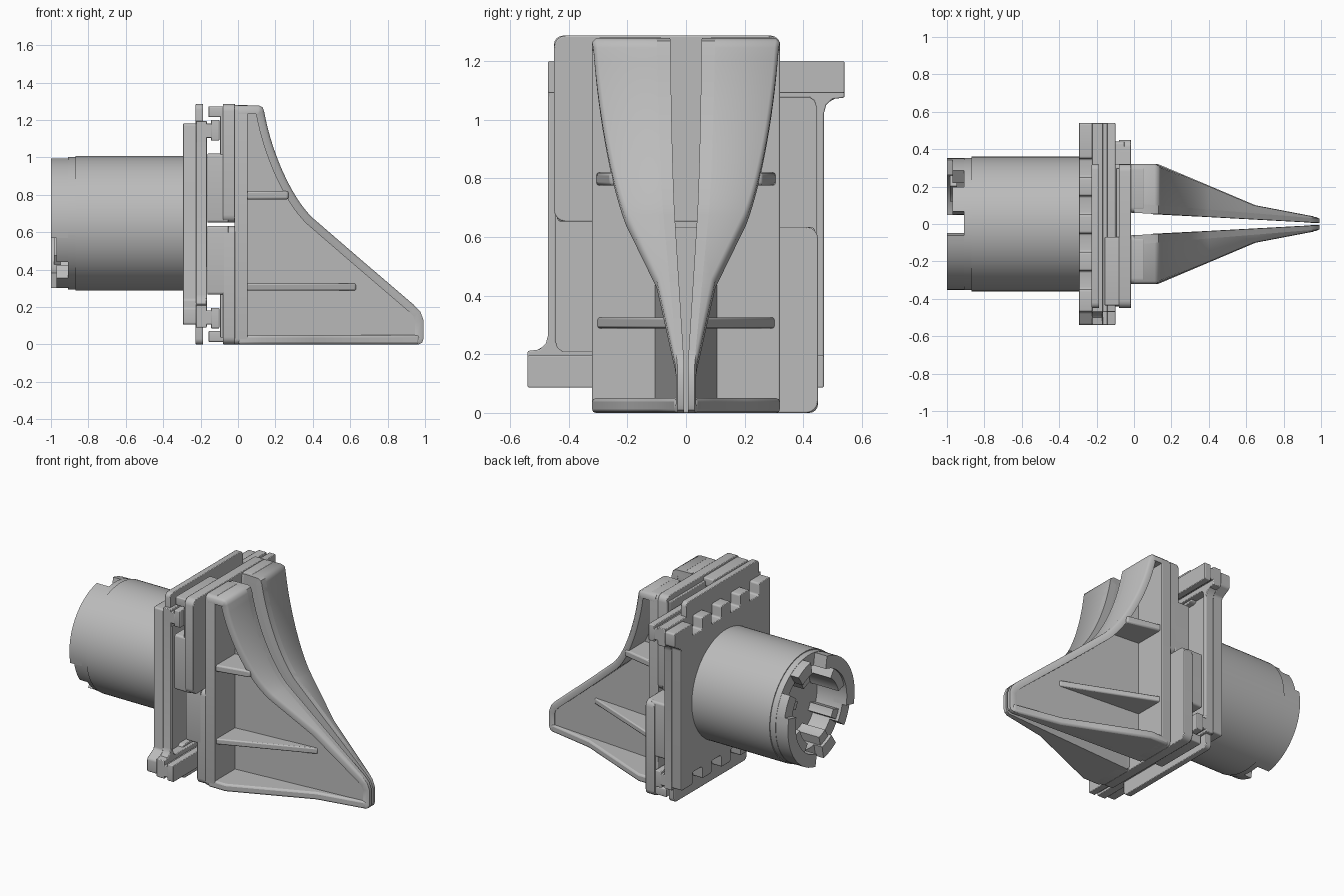
import bpy, bmesh, math
from mathutils import Vector
from mathutils.geometry import interpolate_bezier

old = bpy.data.objects.get("Cube")
if old:
    bpy.data.objects.remove(old)

grey = bpy.data.materials.new("machined_grey")
grey.use_nodes = True
colour = (0.5, 0.5, 0.5, 1)
grey.diffuse_color = colour
grey.node_tree.nodes["Principled BSDF"].inputs["Base Color"].default_value = colour

MID = 0.643   # height of the main axis


def finish(name, bm, bevel=0.0, angle=35):
    bmesh.ops.recalc_face_normals(bm, faces=bm.faces)
    mesh = bpy.data.meshes.new(name)
    bm.to_mesh(mesh)
    bm.free()
    mesh.materials.append(grey)
    ob = bpy.data.objects.new(name, mesh)
    bpy.context.collection.objects.link(ob)
    bpy.context.view_layer.objects.active = ob
    bpy.ops.object.select_all(action='DESELECT')
    ob.select_set(True)
    bpy.ops.object.shade_smooth_by_angle(angle=math.radians(angle))
    if bevel:
        mod = ob.modifiers.new("soft_edges", 'BEVEL')
        mod.width = bevel
        mod.segments = 2
        mod.limit_method = 'ANGLE'
        mod.angle_limit = math.radians(40)
    return ob


def loft(name, a, b, bevel=0.0):
    """Solid between two matching outlines."""
    bm = bmesh.new()
    va = [bm.verts.new(p) for p in a]
    vb = [bm.verts.new(p) for p in b]
    bm.faces.new(va)
    bm.faces.new(vb[::-1])
    n = len(a)
    for i in range(n):
        j = (i + 1) % n
        bm.faces.new((va[i], vb[i], vb[j], va[j]))
    return finish(name, bm, bevel)


def plate(name, x0, x1, outline, radius=0.0, turned=False):
    """Outline in (y, z) extruded along x with rounded corners; turned = half turn about the axis."""
    if turned:
        outline = [(-y, 2 * MID - z) for y, z in outline]
    bm = bmesh.new()
    face = bm.faces.new([bm.verts.new((x0, y, z)) for y, z in outline])
    ext = bmesh.ops.extrude_face_region(bm, geom=[face])
    for v in ext["geom"]:
        if isinstance(v, bmesh.types.BMVert):
            v.co.x = x1
    if radius:
        edges = [e for e in bm.edges if abs(e.verts[0].co.x - e.verts[1].co.x) > 1e-5]
        bmesh.ops.bevel(bm, geom=edges, offset=radius, segments=4, profile=0.5, affect='EDGES')
    return finish(name, bm, 0.004)


def rect(y0, y1, z0, z1):
    return [(y0, z0), (y1, z0), (y1, z1), (y0, z1)]


# Base plate with scalloped top and bottom edges and one ear on each side
half = [(-0.47, 1.18)]
for c in (-0.3, -0.1, 0.1, 0.3):
    half += [(c - 0.05, 1.18), (c - 0.05, 1.10), (c + 0.05, 1.10), (c + 0.05, 1.18)]
half += [(0.54, 1.18), (0.54, 1.09), (0.47, 1.05)]
outline = half + [(-y, 2 * MID - z) for y, z in half]
plate("base_plate", -0.295, -0.222, outline, 0.012)

for turned, side in ((False, "upper"), (True, "lower")):
    # Guide rail with a T head, plus the slim frame bar and its ear
    plate(side + "_rail_stem", -0.225, -0.14, rect(-0.47, 0.54, 1.105, 1.18), 0, turned)
    plate(side + "_rail_head", -0.145, -0.10, rect(-0.47, 0.54, 1.09, 1.2), 0.006, turned)
    plate(side + "_rail_foot", -0.225, -0.167, rect(-0.47, 0.54, 1.075, 1.195), 0, turned)
    fillet = [(0.445, 0.1), (0.47, 0.1), (0.47, 1.02), (0.478, 1.05), (0.50, 1.07),
              (0.54, 1.075), (0.54, 1.1), (0.42, 1.1), (0.42, 1.075), (0.437, 1.065), (0.445, 1.04)]
    plate(side + "_frame_bar", -0.225, -0.167, fillet, 0, turned)
    # End cover behind the rails
    plate(side + "_end_cover", -0.226, -0.186, rect(-0.45, 0.32, 1.06, 1.286), 0.03, turned)
    # Sliding carriage
    plate(side + "_carriage_front", -0.08, -0.015, rect(-0.45, 0.32, 0.652, 1.286), 0.04, turned)
    plate(side + "_carriage_block", -0.163, -0.05, rect(-0.44, 0.32, 0.652, 1.02), 0.015, turned)
    plate(side + "_carriage_lip", -0.158, -0.06, rect(-0.435, -0.07, 1.215, 1.272), 0.008, turned)
    plate(side + "_carriage_neck", -0.095, -0.05, rect(-0.435, 0.3, 1.0, 1.25), 0, turned)

# Cylindrical housing with an open socket
bm = bmesh.new()
profile = [(-0.29, 0), (-0.29, 0.36), (-0.87, 0.36), (-0.87, 0.354), (-0.91, 0.354),
           (-0.91, 0.27), (-0.78, 0.27), (-0.78, 0)]
verts = [bm.verts.new((x, r, MID + 0.005)) for x, r in profile]
edges = [bm.edges.new(p) for p in zip(verts, verts[1:])]
bmesh.ops.spin(bm, geom=verts + edges, cent=(0, 0, MID + 0.005), axis=(1, 0, 0),
               angle=math.tau, steps=96)
bmesh.ops.remove_doubles(bm, verts=bm.verts, dist=1e-4)
finish("housing", bm)

# Coupling teeth round the socket mouth: start angle, end angle, tip, inner radius
teeth = [(100, 193, -1.0, 0.27), (13, 36, -0.97, 0.27), (56, 79, -0.97, 0.27),
         (125, 165, -0.985, 0.21), (20, 34, -0.95, 0.21), (58, 77, -0.95, 0.21)]
for i, (a0, a1, tip, inner) in enumerate(teeth):
    for turn in (0, 180):
        outer = 0.352 if inner > 0.25 else 0.28
        steps = 14
        angs = [math.radians(a0 + turn + (a1 - a0) * k / steps) for k in range(steps + 1)]
        ring = [(outer * math.cos(a), outer * math.sin(a)) for a in angs]
        ring += [(inner * math.cos(a), inner * math.sin(a)) for a in reversed(angs)]
        root = -0.905 if inner > 0.25 else -0.78
        loft("coupling_tooth_%d_%d" % (i, turn),
             [(tip, y, MID + 0.005 + z) for y, z in ring],
             [(root, y, MID + 0.005 + z) for y, z in ring])


# Jaw width rules along x
def inner_y(x):
    return 0.06 - 0.054 * max(x, 0)


def web_y(x):
    return 0.11 - 0.082 * max(x, 0)


def outer_y(x):
    if x < 0.13:
        return 0.32
    if x < 0.65:
        return 0.32 - 0.22 * (x - 0.13) / 0.52
    return 0.10 - 0.065 * (x - 0.65) / 0.34


# Curved working edge of the jaw
curve = [Vector((0.0, 1.278)), Vector((0.11, 1.278)), Vector((0.132, 1.268))]
curve += [p.to_2d() for p in interpolate_bezier(
    Vector((0.14, 1.245, 0)), Vector((0.18, 1.02, 0)),
    Vector((0.29, 0.78, 0)), Vector((0.40, 0.676, 0)), 16)]
curve += [Vector(p) for p in ((0.65, 0.46), (0.94, 0.212), (0.975, 0.175), (0.992, 0.13),
                              (0.992, 0.03), (0.985, 0.01), (0.965, 0.0))]


def inset(points, d):
    result = []
    for i, p in enumerate(points):
        t = (points[min(i + 1, len(points) - 1)] - points[max(i - 1, 0)]).normalized()
        result.append(p + Vector((t.y, -t.x)) * d)
    return result


def jaw_part(name, outline, near, far, s, bevel=0.0):
    return loft(name, [(x, s * near(x), z) for x, z in outline],
                [(x, s * far(x), z) for x, z in outline], bevel)


for s, side in ((1, "left"), (-1, "right")):
    # Web
    jaw_part(side + "_jaw_web", [(0, 0)] + [tuple(p) for p in curve], inner_y, web_y, s)
    # Flange following the curve
    bm = bmesh.new()
    loops = []
    for p, q in zip(curve, inset(curve, 0.045)):
        x, w = p.x, outer_y(p.x)
        soft = min(0.014, w * 0.2)
        m = p.lerp(q, 0.3)
        section = [(p.x, inner_y(x), p.y), (p.x, w - soft, p.y),
                   (m.x, w, m.y), (q.x, w, q.y), (q.x, inner_y(x), q.y)]
        loops.append([bm.verts.new((a, s * b, c)) for a, b, c in section])
    for la, lb in zip(loops, loops[1:]):
        for k in range(5):
            n = (k + 1) % 5
            bm.faces.new((la[k], la[n], lb[n], lb[k]))
    bm.faces.new(loops[0])
    bm.faces.new(loops[-1])
    finish(side + "_jaw_flange", bm, 0, 50)
    # Back plate
    y0, y1 = sorted((s * 0.06, s * 0.32))
    plate(side + "_jaw_back", -0.018, 0.052, rect(y0, y1, 0.0, 1.28), 0.03)
    # Bottom plate
    xs = (0.0, 0.13, 0.4, 0.65, 0.97)
    foot = [(x, s * inner_y(x)) for x in xs] + [(x, s * outer_y(x)) for x in reversed(xs)]
    loft(side + "_jaw_bottom", [(x, y, 0.0) for x, y in foot],
         [(x, y, 0.05) for x, y in foot], 0.012)
    # Ribs tapering into the web or the flange
    for label, z0, z1, end, tip in (("low", 0.288, 0.326, 0.63, 0.065), ("high", 0.775, 0.82, 0.27, 0.26)):
        rib = [(0.03, s * 0.09), (0.03, s * 0.31), (end, s * tip), (end, s * 0.05)]
        loft(side + "_jaw_rib_" + label, [(x, y, z0) for x, y in rib],
             [(x, y, z1) for x, y in rib], 0.01)
